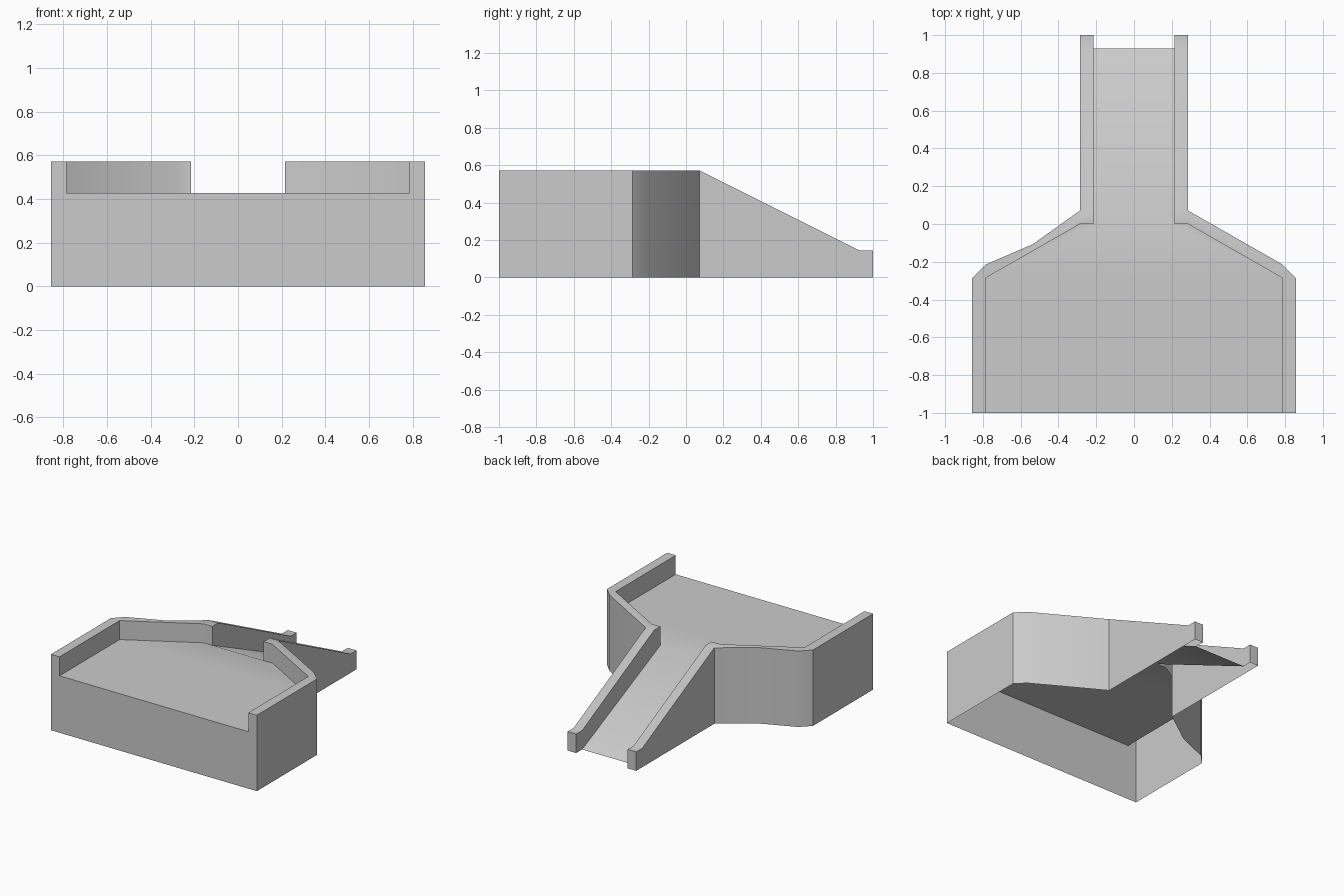
import bpy, bmesh, math

cube = bpy.data.objects.get("Cube")
if cube:
    bpy.data.objects.remove(cube, do_unlink=True)

U = 1 / 14                      # modelling grid unit
TOP, DECK, POST = 8, 6, 2       # rail, deck and end-post heights in grid units

grey = bpy.data.materials.new("plain grey")
grey.use_nodes = True
colour = (0.6, 0.6, 0.6, 1)
grey.diffuse_color = colour
grey.node_tree.nodes["Principled BSDF"].inputs["Base Color"].default_value = colour


def build(name, faces, flip=False):
    """Make a welded object from polygons given in grid units; flip mirrors in x."""
    bm = bmesh.new()
    sx = -U if flip else U
    for face in faces:
        pts = reversed(face) if flip else face
        bm.faces.new([bm.verts.new((x * sx, y * U, z * U)) for x, y, z in pts])
    bmesh.ops.remove_doubles(bm, verts=bm.verts, dist=1e-4)
    mesh = bpy.data.meshes.new(name)
    bm.to_mesh(mesh)
    bm.free()
    mesh.materials.append(grey)
    ob = bpy.data.objects.new(name, mesh)
    bpy.context.collection.objects.link(ob)
    bpy.ops.object.select_all(action='DESELECT')
    ob.select_set(True)
    bpy.context.view_layer.objects.active = ob
    bpy.ops.object.shade_smooth_by_angle(angle=math.radians(30))
    return ob


def side_wall(name, flip, extra):
    """Hollow side wall with raised rail, running on down the ramp."""
    outer = [(12, -14), (12, -4), (11, -3)] + extra + [(4, 1)]
    inner = [(11, -14), (11, -4), (4, 0), (3, 0)]
    faces = []
    # outer skin and inner rail faces
    for a, b in zip(outer, outer[1:]):
        faces.append([(*a, 0), (*b, 0), (*b, TOP), (*a, TOP)])
    for a, b in zip(inner, inner[1:]):
        faces.append([(*a, DECK), (*a, TOP), (*b, TOP), (*b, DECK)])
    # flat rail top
    faces.append([(x, y, TOP) for x, y in outer + [(3, 1)] + inner[::-1]])
    # sloping rail top and end-post top
    rail = [(1, TOP), (13, POST), (14, POST)]
    for (y0, z0), (y1, z1) in zip(rail, rail[1:]):
        faces.append([(4, y0, z0), (4, y1, z1), (3, y1, z1), (3, y0, z0)])
    # ramp side panels, outside and inside
    faces.append([(4, 1, 0), (4, 14, 0)] + [(4, y, z) for y, z in rail[::-1]])
    faces.append([(3, 0, DECK), (3, 0, TOP)] + [(3, y, z) for y, z in rail]
                 + [(3, 14, 0), (3, 13, 0)])
    # end-post face
    faces.append([(4, 14, 0), (3, 14, 0), (3, 14, POST), (4, 14, POST)])
    return build(name, faces, flip)


side_wall("left_side_wall", False, [])
side_wall("right_side_wall", True, [(7.5, -1.5)])   # slight bend in this wall

# Deck and ramp as one continuous surface
half = [(11, -14), (11, -4), (4, 0), (3, 0)]
deck = half + [(-x, y) for x, y in half[::-1]]
build("deck_and_ramp", [
    [(x, y, DECK) for x, y in deck],
    [(-3, 0, DECK), (3, 0, DECK), (3, 13, 0), (-3, 13, 0)],
])

# Front wall, notched down to the deck between the rails
front = [(12, 0), (12, TOP), (11, TOP), (11, DECK)]
outline = front + [(-x, z) for x, z in front[::-1]]
build("front_wall", [[(x, -14, z) for x, z in outline]])
